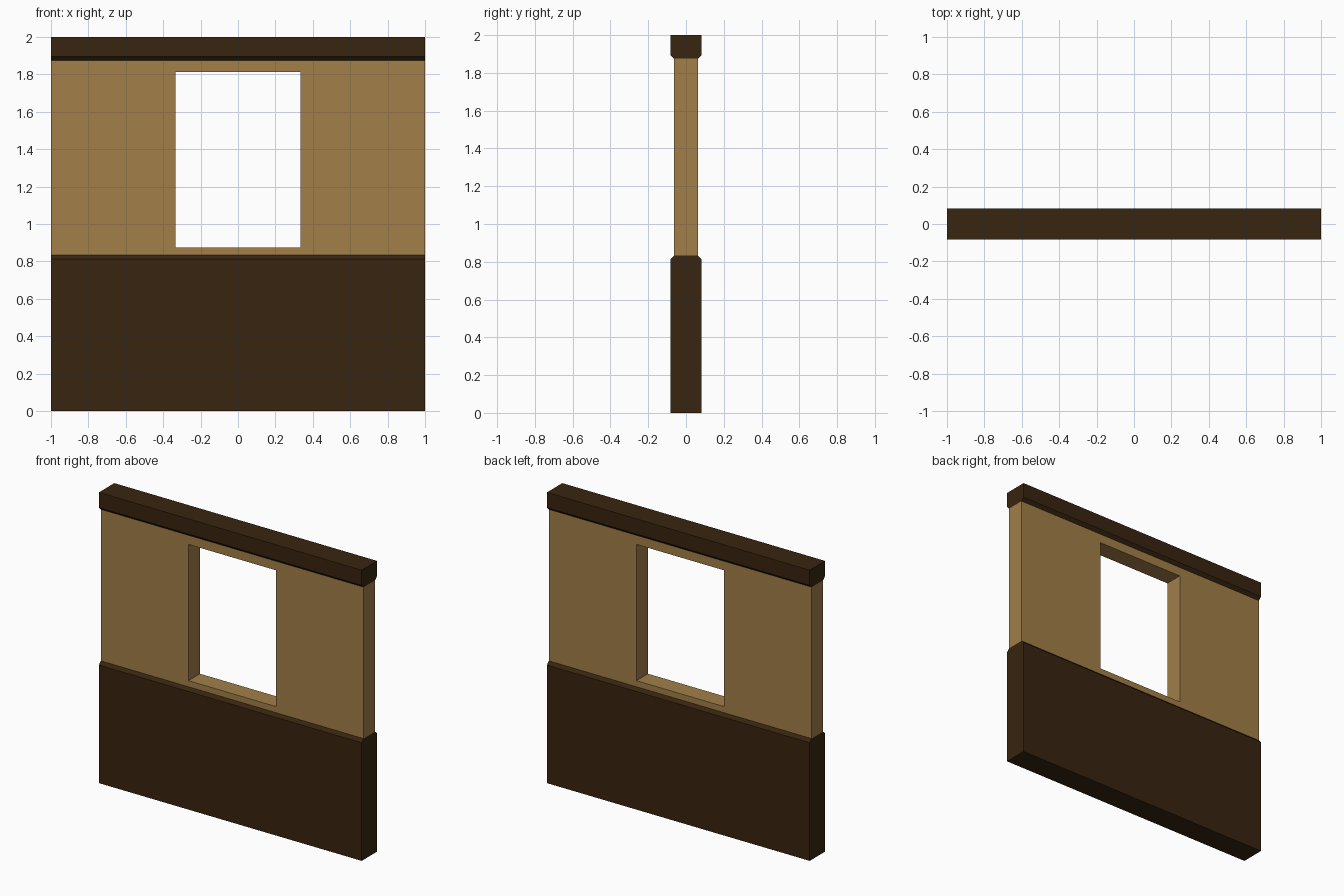
import bpy
import bmesh

if "Cube" in bpy.data.objects:
    bpy.data.objects.remove(bpy.data.objects["Cube"])

HALF_LEN = 1.0       # half wall length
T_RAIL = 0.0833      # half depth of dark timber
T_WALL = 0.0625      # half depth of plaster panel
Z_LOW, Z_HIGH = 0.8333, 1.875
BEVEL = 0.0208


def material(name, color):
    mat = bpy.data.materials.new(name)
    mat.diffuse_color = (*color, 1.0)
    mat.use_nodes = True
    mat.node_tree.nodes["Principled BSDF"].inputs["Base Color"].default_value = mat.diffuse_color
    return mat


def extrude_faces(name, loops, offset, mat):
    """Make a solid from flat quads/ngons pushed along an offset."""
    bm = bmesh.new()
    for pts in loops:
        bm.faces.new([bm.verts.new(p) for p in pts])
    bmesh.ops.remove_doubles(bm, verts=bm.verts, dist=1e-5)
    geom = bmesh.ops.extrude_face_region(bm, geom=bm.faces[:], use_keep_orig=True)["geom"]
    moved = [g for g in geom if isinstance(g, bmesh.types.BMVert)]
    bmesh.ops.translate(bm, verts=moved, vec=offset)
    bmesh.ops.recalc_face_normals(bm, faces=bm.faces)
    mesh = bpy.data.meshes.new(name)
    bm.to_mesh(mesh)
    bm.free()
    mesh.materials.append(mat)
    obj = bpy.data.objects.new(name, mesh)
    bpy.context.collection.objects.link(obj)
    return obj


def timber(name, half_profile, mat):
    """Mirror a (y, z) half profile and run it along the wall."""
    ring = half_profile + [(-y, z) for y, z in reversed(half_profile)]
    pts = [(-HALF_LEN, y, z) for y, z in ring]
    return extrude_faces(name, [pts], (2 * HALF_LEN, 0, 0), mat)


dark = material("dark_wood", (0.040, 0.018, 0.005))
tan = material("tan_panel", (0.36, 0.21, 0.066))

# Lower wainscot with chamfered top edges
timber("wainscot", [(T_RAIL, 0), (T_RAIL, Z_LOW - BEVEL), (T_WALL, Z_LOW)], dark)

# Top beam with chamfered bottom edges
timber("top_beam", [(T_WALL, Z_HIGH), (T_RAIL, Z_HIGH + BEVEL), (T_RAIL, 2.0)], dark)

# Upper panel: a ring of four faces around the window opening
outer = [(-HALF_LEN, Z_LOW), (HALF_LEN, Z_LOW), (HALF_LEN, Z_HIGH), (-HALF_LEN, Z_HIGH)]
inner = [(-0.3333, 0.875), (0.3333, 0.875), (0.3333, 1.8125), (-0.3333, 1.8125)]
quads = []
for i in range(4):
    j = (i + 1) % 4
    quads.append([(x, -T_WALL, z) for x, z in (outer[i], outer[j], inner[j], inner[i])])
extrude_faces("window_panel", quads, (0, 2 * T_WALL, 0), tan)
